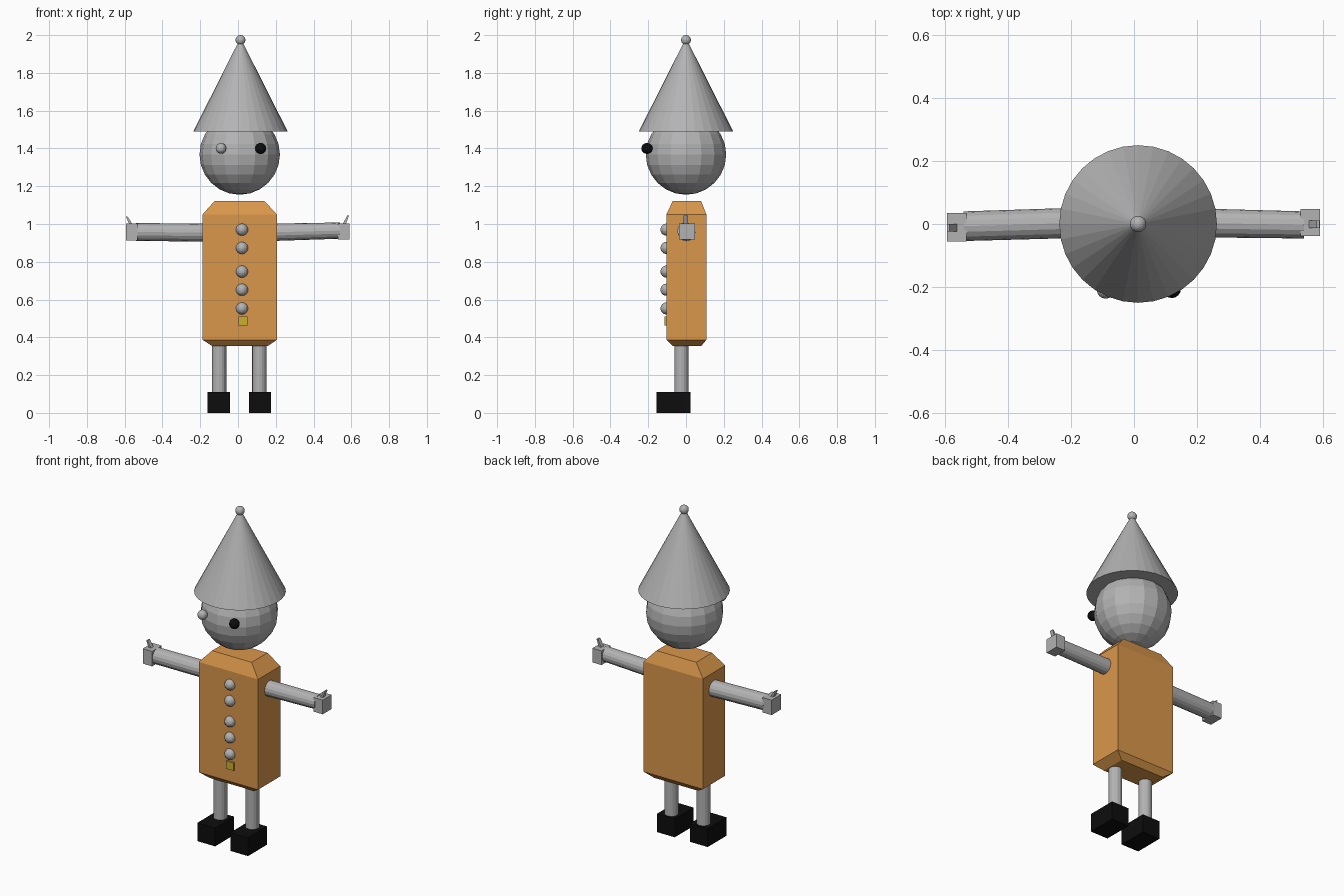
import bpy, bmesh
from mathutils import Vector, Matrix

if "Cube" in bpy.data.objects:
    bpy.data.objects.remove(bpy.data.objects["Cube"])


def mat(name, rgb):
    m = bpy.data.materials.new(name)
    m.diffuse_color = (*rgb, 1)
    m.use_nodes = True
    m.node_tree.nodes["Principled BSDF"].inputs["Base Color"].default_value = m.diffuse_color
    return m


GREY = mat("light grey", (0.45, 0.45, 0.45))
ORANGE = mat("orange", (0.70, 0.31, 0.07))
BLACK = mat("black", (0.004, 0.004, 0.004))
GOLD = mat("gold", (0.60, 0.42, 0.03))


def finish(bm, name, material):
    me = bpy.data.meshes.new(name)
    bmesh.ops.recalc_face_normals(bm, faces=bm.faces)
    bm.to_mesh(me)
    bm.free()
    me.materials.append(material)
    ob = bpy.data.objects.new(name, me)
    bpy.context.collection.objects.link(ob)
    return ob


def ball(name, c, r, material, seg=16, rings=12):
    bm = bmesh.new()
    bmesh.ops.create_uvsphere(bm, u_segments=seg, v_segments=rings, radius=r,
                              matrix=Matrix.Translation(c))
    return finish(bm, name, material)


def rod(name, a, b, r1, r2, material, seg=16):
    a, b = Vector(a), Vector(b)
    d = b - a
    m = Matrix.Translation((a + b) / 2) @ d.to_track_quat('Z', 'Y').to_matrix().to_4x4()
    bm = bmesh.new()
    bmesh.ops.create_cone(bm, cap_ends=True, segments=seg, radius1=r1, radius2=r2,
                          depth=d.length, matrix=m)
    return finish(bm, name, material)


def loft(name, sections, material):
    """Stack of rectangles (x0, x1, y0, y1, z), capped at both ends."""
    bm = bmesh.new()
    rows = [[bm.verts.new(p) for p in ((x0, y0, z), (x1, y0, z), (x1, y1, z), (x0, y1, z))]
            for x0, x1, y0, y1, z in sections]
    for lo, hi in zip(rows, rows[1:]):
        for i in range(4):
            j = (i + 1) % 4
            bm.faces.new((lo[i], lo[j], hi[j], hi[i]))
    bm.faces.new(rows[0][::-1])
    bm.faces.new(rows[-1])
    return finish(bm, name, material)


def box(name, x0, x1, y0, y1, z0, z1, material):
    return loft(name, [(x0, x1, y0, y1, z0), (x0, x1, y0, y1, z1)], material)


# Coat with chamfered top and bottom
loft("coat", [(-0.135, 0.156, -0.07, 0.08, 0.353),
              (-0.188, 0.206, -0.104, 0.108, 0.387),
              (-0.188, 0.206, -0.104, 0.108, 1.05),
              (-0.124, 0.14, -0.07, 0.08, 1.122)], ORANGE)

# Buttons and buckle
for z in (0.97, 0.873, 0.748, 0.652, 0.553):
    ball("button", (0.021, -0.103, z), 0.032, GREY)
box("buckle", 0.002, 0.05, -0.115, -0.09, 0.463, 0.51, GOLD)

# Head, eyes, hat
ball("head", (0.009, 0, 1.368), 0.213, GREY)
ball("left_eye", (-0.09, -0.209, 1.40), 0.028, GREY)
ball("right_eye", (0.12, -0.206, 1.40), 0.029, BLACK)
rod("hat", (0.013, 0, 1.49), (0.013, 0, 1.985), 0.25, 0, GREY, 32)
ball("hat_bobble", (0.013, 0, 1.974), 0.026, GREY)

# Arms
rod("right_arm", (0.18, 0.004, 0.956), (0.54, -0.003, 0.965), 0.046, 0.043, GREY)
rod("left_arm", (-0.17, 0.004, 0.954), (-0.54, -0.007, 0.958), 0.048, 0.047, GREY)

# Hands and thumbs
box("right_hand", 0.529, 0.59, -0.038, 0.047, 0.918, 1.003, GREY)
box("left_hand", -0.594, -0.532, -0.056, 0.035, 0.913, 1.003, GREY)
loft("right_thumb", [(0.548, 0.567, -0.013, 0.011, 0.99),
                     (0.579, 0.588, -0.013, 0.011, 1.045)], GREY)
loft("left_thumb", [(-0.572, -0.553, -0.024, 0.0, 0.99),
                    (-0.594, -0.585, -0.024, 0.0, 1.04)], GREY)

# Legs and shoes
for side, lx, sx in (("left", -0.1, -0.102), ("right", 0.113, 0.117)):
    rod(side + "_leg", (lx, -0.024, 0.09), (lx, -0.024, 0.37), 0.038, 0.038, GREY)
    box(side + "_shoe", sx - 0.059, sx + 0.059, -0.156, 0.024, 0, 0.11, BLACK)
